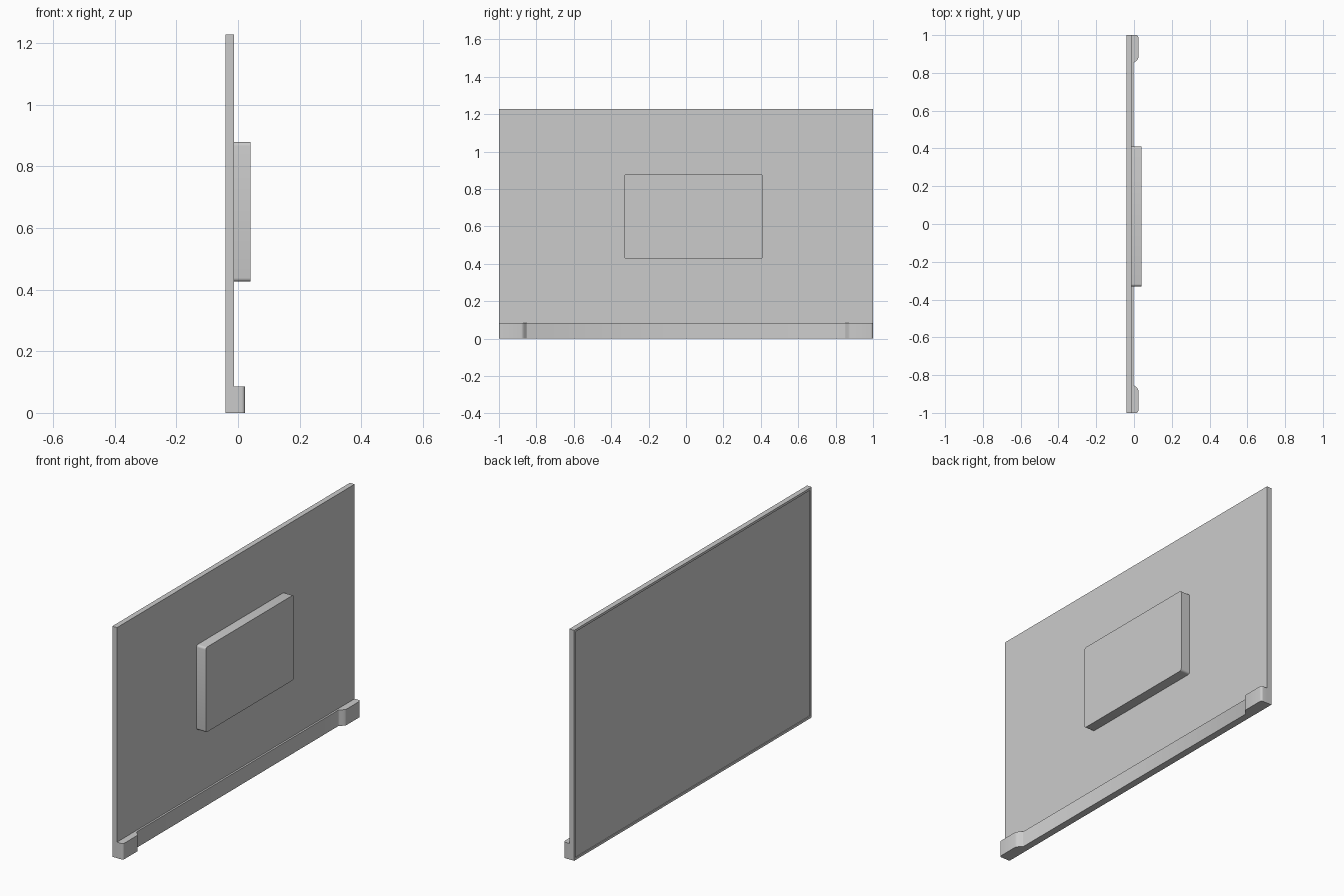
import bpy, bmesh, math
from mathutils import Vector

if "Cube" in bpy.data.objects:
    bpy.data.objects.remove(bpy.data.objects["Cube"])

BACK, FACE = -0.041, -0.013      # x of the display side and of the rear cover
HEIGHT = 1.228


def finish(name, bm):
    bmesh.ops.recalc_face_normals(bm, faces=bm.faces[:])
    me = bpy.data.meshes.new(name)
    bm.to_mesh(me)
    bm.free()
    ob = bpy.data.objects.new(name, me)
    bpy.context.collection.objects.link(ob)
    bpy.context.view_layer.objects.active = ob
    ob.select_set(True)
    bpy.ops.object.shade_smooth_by_angle(angle=math.radians(30))
    ob.select_set(False)
    return ob


def extrude_profile(name, points, offset):
    bm = bmesh.new()
    face = bm.faces.new([bm.verts.new(p) for p in points])
    ext = bmesh.ops.extrude_face_region(bm, geom=[face], use_keep_orig=True)
    verts = [g for g in ext["geom"] if isinstance(g, bmesh.types.BMVert)]
    bmesh.ops.translate(bm, verts=verts, vec=Vector(offset))
    return finish(name, bm)


def rounded_rect(y0, y1, z0, z1, r, x, steps=4):
    pts = []
    corners = [(y1 - r, z1 - r), (y0 + r, z1 - r), (y0 + r, z0 + r), (y1 - r, z0 + r)]
    for k, (cy, cz) in enumerate(corners):
        for i in range(steps + 1):
            a = math.pi / 2 * (k + i / steps)
            pts.append((x, cy + r * math.cos(a), cz + r * math.sin(a)))
    return pts


# Thin panel with a shallow recessed display inside a narrow bezel
bm = bmesh.new()
bmesh.ops.create_cube(bm, size=1)
for v in bm.verts:
    v.co = ((BACK + FACE) / 2 + v.co.x * (FACE - BACK), v.co.y * 2, HEIGHT * (v.co.z + 0.5))
screen = min(bm.faces, key=lambda f: f.calc_center_median().x)
bmesh.ops.inset_region(bm, faces=[screen], thickness=0.018)
ext = bmesh.ops.extrude_face_region(bm, geom=[screen])
bmesh.ops.delete(bm, geom=[screen], context='FACES')
bmesh.ops.translate(bm, vec=(0.004, 0, 0),
                    verts=[g for g in ext["geom"] if isinstance(g, bmesh.types.BMVert)])
finish("display_panel", bm)

# Electronics housing on the rear, slightly off centre
extrude_profile("rear_housing", rounded_rect(-0.33, 0.41, 0.426, 0.879, 0.012, FACE),
                (0.041 - FACE, 0, 0))

# Bottom rail whose ends swell into rounded feet
RAIL, FOOT = -0.003, 0.023
end = []
for i in range(9):               # S-shaped shoulder
    t = i / 8
    end.append((RAIL + (FOOT - RAIL) * t * t * (3 - 2 * t), 0.849 + 0.032 * t ** 1.3))
for i in range(6):               # rounded outer corner
    a = math.pi / 2 * i / 5
    end.append((FOOT - 0.012 * (1 - math.cos(a)), 0.988 + 0.012 * math.sin(a)))
outline = [(x, -y, 0) for x, y in reversed(end)] + [(x, y, 0) for x, y in end]
outline += [(FACE, 1, 0), (FACE, -1, 0)]
extrude_profile("bottom_rail", outline, (0, 0, 0.085))
